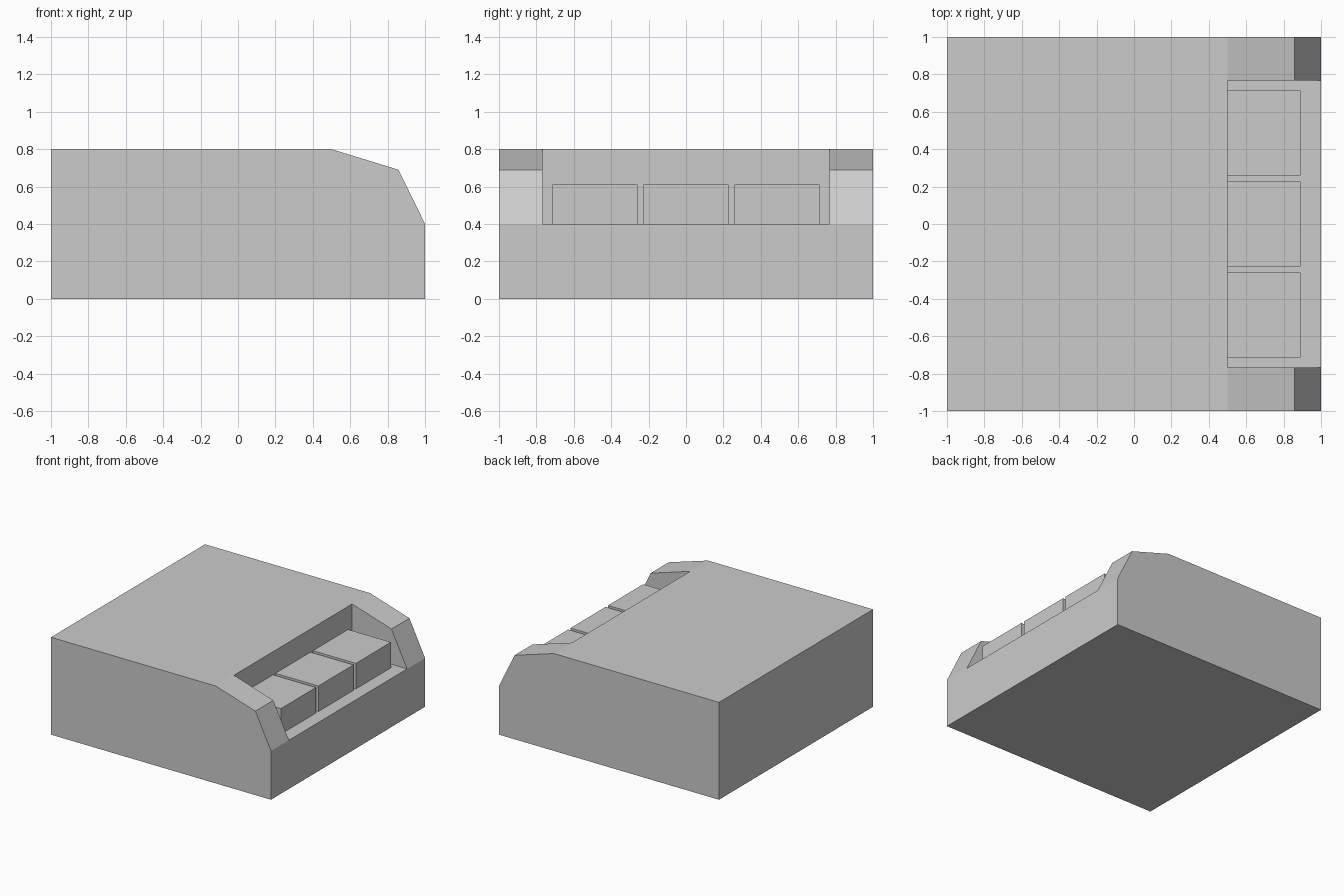
import bpy
import bmesh

if "Cube" in bpy.data.objects:
    bpy.data.objects.remove(bpy.data.objects["Cube"])


def prism(name, profile, y0, y1):
    """Extrude an (x, z) profile along y."""
    bm = bmesh.new()
    face = bm.faces.new([bm.verts.new((x, y0, z)) for x, z in profile])
    ext = bmesh.ops.extrude_face_region(bm, geom=[face])["geom"]
    verts = [g for g in ext if isinstance(g, bmesh.types.BMVert)]
    bmesh.ops.translate(bm, verts=verts, vec=(0, y1 - y0, 0))
    bmesh.ops.recalc_face_normals(bm, faces=bm.faces)
    mesh = bpy.data.meshes.new(name)
    bm.to_mesh(mesh)
    bm.free()
    obj = bpy.data.objects.new(name, mesh)
    bpy.context.collection.objects.link(obj)
    return obj


def box(name, x0, x1, y0, y1, z0, z1):
    return prism(name, [(x0, z0), (x1, z0), (x1, z1), (x0, z1)], y0, y1)


# Body with two-step chamfered front edge
body = prism("body", [(-1, 0), (1, 0), (1, 0.4), (0.858, 0.69),
                      (0.5, 0.8), (-1, 0.8)], -1, 1)

# Recess cut through the chamfered edge
cutter = box("recess_cutter", 0.5, 1.3, -0.767, 0.767, 0.4, 1.1)
cutter.hide_render = True
cutter.display_type = 'WIRE'
cut = body.modifiers.new("recess", 'BOOLEAN')
cut.operation = 'DIFFERENCE'
cut.solver = 'EXACT'
cut.object = cutter
bpy.context.view_layer.objects.active = body
bpy.ops.object.modifier_apply(modifier=cut.name)
bpy.data.objects.remove(cutter)

# Three keys sitting in the recess
for i in (-1, 0, 1):
    y = i * 0.487
    box(f"key_{i + 2}", 0.5, 0.89, y - 0.228, y + 0.228, 0.4, 0.61)
